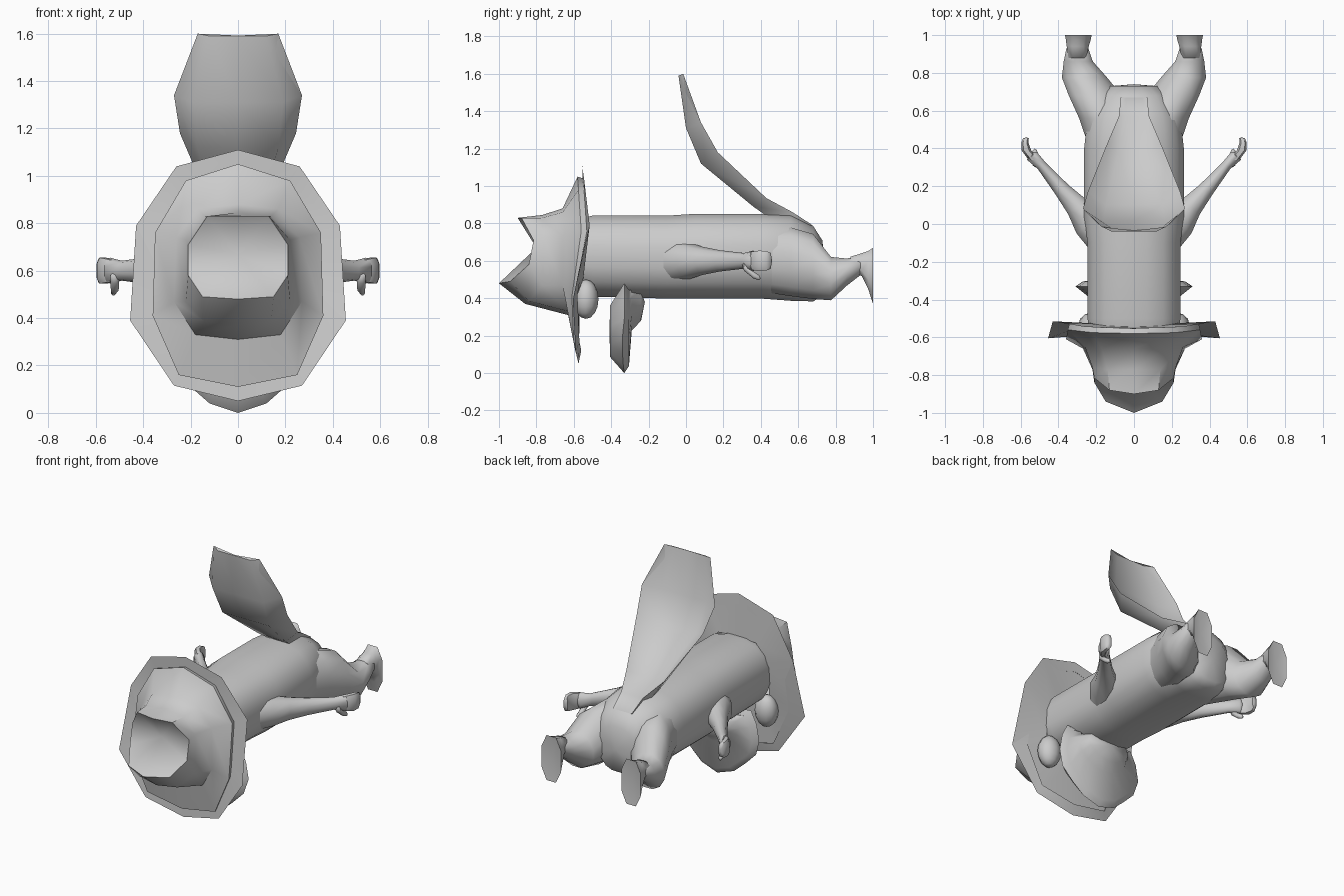
import bpy, bmesh, math
from mathutils import Vector

cube = bpy.data.objects.get("Cube")
if cube:
    bpy.data.objects.remove(cube, do_unlink=True)

grey = bpy.data.materials.new("plain grey")
grey.use_nodes = True
tone = (0.6, 0.6, 0.6, 1)
grey.diffuse_color = tone
grey.node_tree.nodes["Principled BSDF"].inputs["Base Color"].default_value = tone


def mirror_ring(half):
    """Close a half outline that starts and ends on the centre line."""
    return half + [(-x, y, z) for x, y, z in reversed(half[1:-1])]


def oval(centre, width, height, forward=(0, 1, 0), sides=12, power=1.0):
    """Oval section across a limb; power under one makes it boxier."""
    side = Vector(forward).cross(Vector((0, 0, 1))).normalized()
    up = side.cross(Vector(forward)).normalized()
    points = []
    for i in range(sides):
        a = math.tau * (i + 0.5) / sides
        c, s = math.cos(a), math.sin(a)
        c = math.copysign(abs(c) ** power, c)
        s = math.copysign(abs(s) ** power, s)
        points.append(Vector(centre) + side * c * width + up * s * height)
    return points


def finish(name, bm, angle=60):
    bmesh.ops.recalc_face_normals(bm, faces=bm.faces)
    mesh = bpy.data.meshes.new(name)
    bm.to_mesh(mesh)
    bm.free()
    obj = bpy.data.objects.new(name, mesh)
    bpy.context.collection.objects.link(obj)
    mesh.materials.append(grey)
    bpy.ops.object.select_all(action='DESELECT')
    obj.select_set(True)
    bpy.context.view_layer.objects.active = obj
    bpy.ops.object.shade_smooth_by_angle(angle=math.radians(angle))
    return obj


def loft(name, rings, start=None, end=None, angle=60):
    """Skin closed rings; start and end are optional cap points."""
    bm = bmesh.new()
    rows = [[bm.verts.new(p) for p in ring] for ring in rings]
    count = len(rows[0])
    for a, b in zip(rows, rows[1:]):
        for i in range(count):
            j = (i + 1) % count
            bm.faces.new((a[i], a[j], b[j], b[i]))
    for row, tip in ((rows[0], start), (rows[-1], end)):
        if tip is not None:
            v = bm.verts.new(tip)
            for i in range(count):
                bm.faces.new((row[i], row[(i + 1) % count], v))
    return finish(name, bm, angle)


# Long barrel body, sloping down and narrowing between the hips
sections = [(-.56, .24, .63, .2), (-.5, .25, .625, .22), (-.1, .25, .62, .225), (.05, .27, .625, .23),
            (.4, .268, .625, .23), (.56, .25, .615, .232), (.68, .19, .585, .205), (.73, .13, .56, .15)]
loft("body", [oval((0, y, z), w, h, sides=16, power=.8) for y, w, z, h in sections],
     start=(0, -.56, .63), end=(0, .74, .56))

# Head with open mouth, flaring into a bell; the rim behind it is dished
lips = [(0, -.9, .83), (.13, -.88, .83), (.21, -.815, .71), (.21, -.84, .58), (.15, -.94, .49), (0, -1, .48)]
cheeks = [(0, -.77, .845), (.14, -.77, .83), (.22, -.76, .73), (.22, -.77, .47), (.14, -.84, .385), (0, -.86, .37)]
neck = [(0, -.66, .88), (.17, -.66, .86), (.26, -.65, .74), (.27, -.66, .47), (.18, -.63, .33), (0, -.63, .31)]
bell = [(0, -.58, 1.05), (.22, -.575, .98), (.35, -.56, .76), (.36, -.61, .41), (.25, -.6, .16), (0, -.59, .11)]
valley = [(x * .98, y + .03, .6 + (z - .6) * .98) for x, y, z in bell]
brim = [(0, -.555, 1.11), (.26, -.545, 1.04), (.43, -.515, .79), (.455, -.605, .39), (.27, -.59, .115), (0, -.575, .05)]
back = [(0, -.545, .83), (.14, -.54, .82), (.23, -.525, .72), (.23, -.55, .5), (.14, -.565, .43), (0, -.57, .42)]
loft("head_and_collar", [mirror_ring(r) for r in (lips, cheeks, neck, bell, valley, brim, back)],
     start=(0, -.8, .67), angle=50)

# Tail fin hollowed towards the rear: half width, front floor point, rear edge point
fin = [(.17, (-.04, 1.59), (-.015, 1.6)), (.27, (0, 1.31), (.08, 1.34)), (.245, (.08, 1.12), (.17, 1.18)),
       (.14, (.36, .89), (.43, .935)), (.08, (.53, .77), (.57, .86)), (.07, (.6, .72), (.67, .795))]
fin_rings = []
for w, floor, edge in fin:
    inner = [f + (e - f) * .25 for f, e in zip(floor, edge)]
    if floor[0] > .4:
        inner = edge
    fin_rings.append(mirror_ring([(0, *floor), (w * .7, *floor), (w, *edge), (w * .6, *inner), (0, *inner)]))
loft("tail_fin", fin_rings, start=(0, -.035, 1.592), end=(0, .68, .75), angle=60)

# Keel plate under the chest, with a bulge reaching back to the belly
outline = [(0, -.33, 0), (.12, -.335, .04), (.2, -.34, .11), (.28, -.34, .19), (.31, -.33, .29),
           (.29, -.33, .4), (.25, -.33, .48), (0, -.33, .46)]


def plate_ring(width, y, middle, height):
    return mirror_ring([(x * width, y, middle + (z - .25) * height) for x, _, z in outline])


loft("chest_plate", [plate_ring(.7, -.405, .23, .58), mirror_ring(outline), plate_ring(.88, -.305, .25, .85),
                     plate_ring(.6, -.29, .34, .45), plate_ring(.5, -.24, .36, .32)],
     start=(0, -.41, .22), end=(0, -.22, .38))

for label, s in (("left", 1), ("right", -1)):
    # Tapered arm swept back, ending in a cupped hand
    aim = (s * .6, .75, 0)
    arm = [((.12, -.08, .6), .13, .13), ((.23, .01, .6), .1, .1), ((.3, .09, .6), .065, .075),
           ((.38, .18, .6), .045, .057), ((.49, .31, .6), .028, .042), ((.54, .36, .6), .035, .055)]
    loft(label + "_arm", [oval((s * x, y, z), w, h, aim, 10) for (x, y, z), w, h in arm], end=(s * .56, .38, .6))
    hand = [((.53, .34, .6), .03, .05), ((.57, .39, .6), .027, .058), ((.578, .43, .6), .02, .055),
            ((.572, .453, .6), .016, .045)]
    loft(label + "_hand", [oval((s * x, y, z), w, h, sides=8, power=.7) for (x, y, z), w, h in hand],
         start=(s * .52, .33, .6), end=(s * .57, .46, .6))
    thumb = [((.52, .31, .57), .02, .025), ((.52, .36, .525), .018, .02), ((.525, .39, .51), .012, .015)]
    loft(label + "_thumb", [oval((s * x, y, z), w, h, sides=8) for (x, y, z), w, h in thumb],
         start=(s * .52, .3, .58), end=(s * .525, .4, .505))

    # Thigh, ankle and upright webbed foot
    leg = [((.12, .4, .61), .12, .18), ((.165, .56, .595), .13, .19), ((.205, .68, .57), .145, .18),
           ((.262, .775, .505), .124, .12), ((.295, .86, .54), .08, .075), ((.3, .93, .575), .06, .055)]
    loft(label + "_leg", [oval((s * x, y, z), w, h, sides=12) for (x, y, z), w, h in leg],
         start=(s * .12, .4, .61), end=(s * .3, .98, .57))
    foot = [((.3, .88, .58), .05, .045), ((.298, .94, .58), .062, .065), ((.295, .975, .55), .07, .11),
            ((.295, 1, .52), .075, .16)]
    loft(label + "_foot", [oval((s * x, y, z), w, h, sides=8, power=.8) for (x, y, z), w, h in foot],
         start=(s * .3, .87, .58), end=(s * .295, .985, .52))

    # Round knob behind the collar
    bm = bmesh.new()
    bmesh.ops.create_uvsphere(bm, u_segments=12, v_segments=8, radius=1)
    bmesh.ops.scale(bm, vec=(.075, .067, .105), verts=bm.verts)
    bmesh.ops.translate(bm, vec=(s * .22, -.535, .395), verts=bm.verts)
    finish(label + "_knob", bm)
